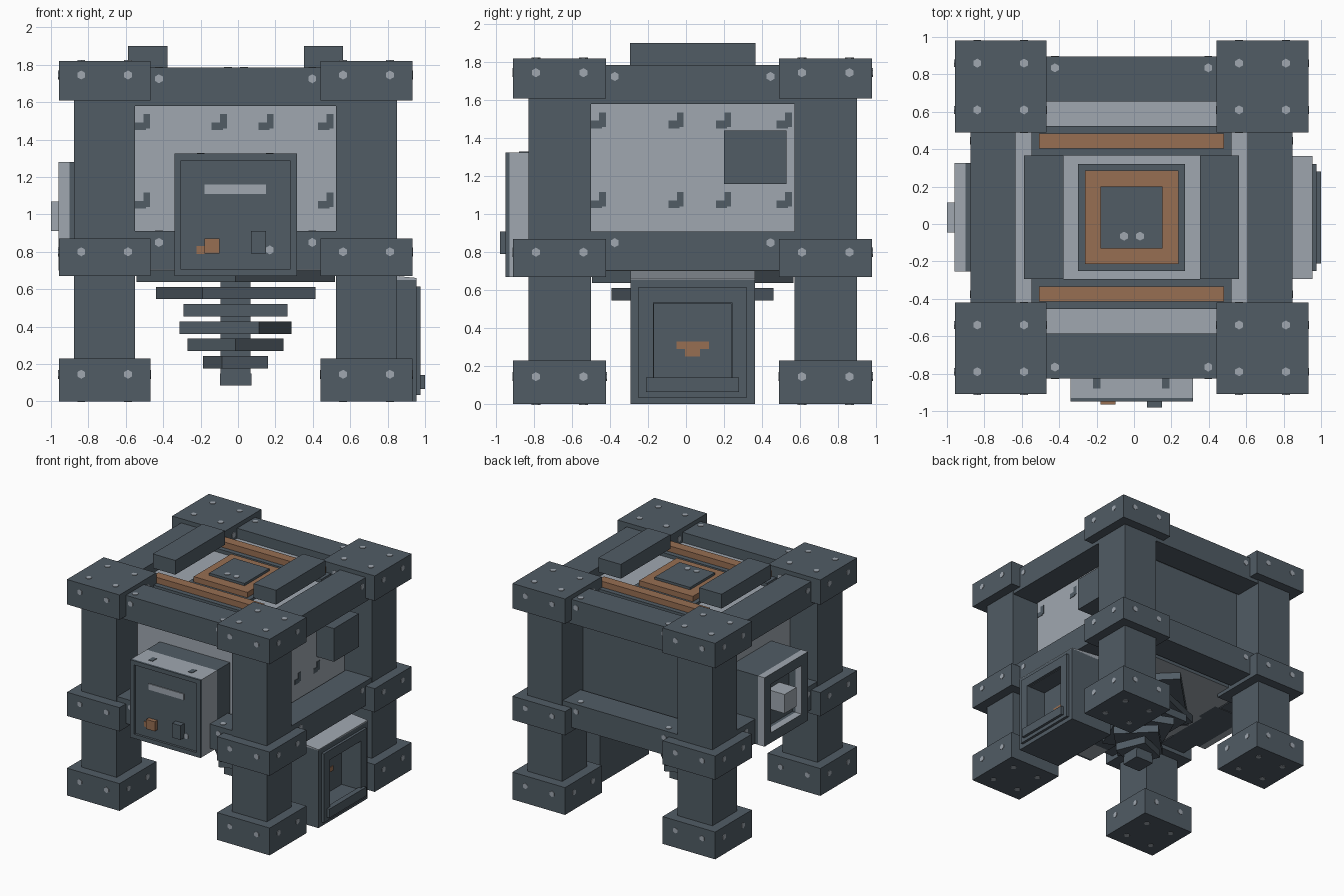
import bpy
import bmesh
from math import radians, pi
from mathutils import Matrix, Vector

default_cube = bpy.data.objects.get("Cube")
if default_cube:
    bpy.data.objects.remove(default_cube, do_unlink=True)


def make_material(name, colour):
    material = bpy.data.materials.new(name)
    material.use_nodes = True
    rgba = (*colour, 1)
    material.diffuse_color = rgba
    material.node_tree.nodes["Principled BSDF"].inputs["Base Color"].default_value = rgba
    return material


DARK = make_material("dark slate metal", (.082, .107, .13))
LIGHT = make_material("light grey metal", (.35, .39, .435))
COPPER = make_material("copper", (.31, .157, .085))

CX, CY = -.013, .035          # centre of the frame


def finish(name, bm, *materials):
    mesh = bpy.data.meshes.new(name)
    bm.to_mesh(mesh)
    bm.free()
    for material in materials:
        mesh.materials.append(material)
    obj = bpy.data.objects.new(name, mesh)
    bpy.context.collection.objects.link(obj)
    return obj


def add_box(bm, xs, ys, zs):
    spans = (xs, ys, zs)
    centre = Vector([(a + b) / 2 for a, b in spans])
    size = [abs(b - a) for a, b in spans]
    bmesh.ops.create_cube(bm, size=1, matrix=Matrix.Translation(centre) @ Matrix.Diagonal((*size, 1)))


def box(name, material, xs, ys, zs):
    bm = bmesh.new()
    add_box(bm, xs, ys, zs)
    return finish(name, bm, material)


def around(centre, half):
    return (centre - half, centre + half)


def frame(name, material, axis, spans, border):
    """Four bars forming a rectangular rim that faces along the given axis."""
    bm = bmesh.new()
    u, v = [i for i in range(3) if i != axis]
    for low in (True, False):
        for along, trim in ((u, False), (v, True)):
            bar = list(spans)
            a, b = spans[along]
            bar[along] = (a, a + border) if low else (b - border, b)
            if trim:
                c, d = spans[u]
                bar[u] = (c + border, d - border)
            add_box(bm, *bar)
    return finish(name, bm, material)


def paint_direction(obj, material, direction):
    """Give every face that looks along a direction another material."""
    obj.data.materials.append(material)
    for face in obj.data.polygons:
        if face.normal.dot(Vector(direction)) > .9:
            face.material_index = len(obj.data.materials) - 1


# Rivets are gathered into one mesh
rivets = bmesh.new()


def rivet(point, direction):
    turn = Vector(direction).to_track_quat("Z", "Y").to_matrix().to_4x4()
    bmesh.ops.create_cone(rivets, cap_ends=True, segments=6, radius1=.024, radius2=.024,
                          depth=.008, matrix=Matrix.Translation(point) @ turn)


# Four corner posts with riveted collars
collars = {"foot": (0, .23), "middle_collar": (.67, .87), "top_cap": (1.61, 1.82)}
for side_x, x_name in ((-1, "right"), (1, "left")):
    for side_y, y_name in ((-1, "front"), (1, "back")):
        px, py = CX + side_x * .7, CY + side_y * .7
        label = f"{y_name}_{x_name}"
        box(f"{label}_post", DARK, around(px, .163), around(py, .165), (.1, 1.7))
        for part, (low, high) in collars.items():
            box(f"{label}_{part}", DARK, around(px, .245), around(py, .245), (low, high))
            z = (low + high) / 2 + .03
            for out in (-1, 1):
                for step in (-.125, .125):
                    rivet((px + step, py + out * .245, z), (0, out, 0))
                    rivet((px + out * .245, py + step, z), (out, 0, 0))
                    if part == "top_cap":
                        rivet((px + step, py + out * .125, high), (0, 0, 1))
                    if part == "foot":
                        rivet((px + step, py + out * .125, low), (0, 0, -1))

# Upper and lower beams on every side
for level, (low, high) in {"lower": (.705, .91), "upper": (1.58, 1.785)}.items():
    for out in (-1, 1):
        front = "front" if out < 0 else "back"
        side = "right" if out < 0 else "left"
        across = around(0, .55)
        depth = around(out * .74, .12)
        box(f"{level}_{front}_beam", DARK, [CX + a for a in across], [CY + a for a in depth], (low, high))
        box(f"{level}_{side}_beam", DARK, [CX + a for a in depth], [CY + a for a in across], (low, high))
        for step in (-.41, .41):
            rivet((CX + step, CY + out * .86, high - .06), (0, out, 0))
            rivet((CX + out * .86, CY + step, high - .06), (out, 0, 0))
            rivet((CX + step, CY + out * .8, high), (0, 0, 1))

# Tank body with a dark back wall
body = box("tank_body", LIGHT, around(CX, .605), around(CY, .59), (.7, 1.68))
paint_direction(body, DARK, (0, 1, 0))
box("tank_lid", LIGHT, around(CX, .62), around(CY, .625), (1.6, 1.7))

# Hooked dark marks on the light walls
marks = bmesh.new()
for z in (1.07, 1.49):
    for step in (-.49, -.08, .17, .49):
        for shift, half_w, rise, half_h in ((.015, .018, .008, .038), (-.018, .03, -.018, .02)):
            level = around(z + rise, half_h)
            add_box(marks, around(CX + step + shift, half_w), around(CY - .59, .004), level)
            for out in (-1, 1):
                add_box(marks, around(CX + out * .605, .004), around(CY + step + shift, half_w), level)
finish("wall_marks", marks, DARK)

# Roof: side bars, copper strips and the stepped hatch
for out, name in ((-1, "right"), (1, "left")):
    box(f"{name}_roof_bar", DARK, around(CX + out * .47, .105), around(CY, .33), (1.78, 1.9))
for out, name in ((-1, "front"), (1, "back")):
    box(f"{name}_strip_base", DARK, around(CX, .535), around(CY + out * .41, .08), (1.69, 1.73))
    box(f"{name}_copper_strip", COPPER, around(CX, .495), around(CY + out * .41, .04), (1.72, 1.78))
hatch = (("base", DARK, .287, 1.72), ("copper_ring", COPPER, .25, 1.765), ("plate", DARK, .165, 1.785))
for name, material, half, top in hatch:
    box(f"hatch_{name}", material, around(CX, half), around(CY, half), (1.69, top))
for step in (-.04, .045):
    rivet((CX + step, CY - .1, 1.785), (0, 0, 1))

# Front control box
wide, tall = (-.34, .315), (.67, 1.325)
box("control_box_back", DARK, wide, (-.73, -.54), tall)
control = box("control_box", LIGHT, wide, (-.93, -.73), tall)
paint_direction(control, DARK, (0, -1, 0))
frame("control_box_rim", DARK, 1, [wide, (-.95, -.93), tall], .036)
box("control_display", LIGHT, (-.18, .15), (-.937, -.929), (1.11, 1.16))
box("copper_button", COPPER, around(-.14, .04), (-.965, -.92), around(.83, .04))
box("copper_mark", COPPER, around(-.2, .022), (-.937, -.929), around(.81, .022))
box("dark_switch", DARK, around(.11, .04), (-.98, -.92), around(.85, .06))
rivet((.17, -.932, .81), (0, -1, 0))
for x in (-.2, .17):
    box("control_top_mark", DARK, around(x, .02), around(-.85, .03), around(tall[1], .004))

# Right-hand socket box with a peg
square = [around(CY, .29), around(.99, .29)]
box("socket_back", DARK, (-.84, -.58), *square)
frame("socket_wall", DARK, 0, [(-.9, -.84), *square], .085)
rim = frame("socket_rim", LIGHT, 0, [(-.96, -.9), *square], .085)
paint_direction(rim, DARK, (-1, 0, 0))
box("socket_peg", LIGHT, (-1, -.84), around(CY, .08), around(.99, .08))

# Left-hand dispenser with a hollow opening and tray
mouth = [around(CY, .328), (0, .655)]
box("dispenser_back", DARK, (.55, .8), *mouth)
frame("dispenser_wall", DARK, 0, [(.8, .955), *mouth], .125)
frame("dispenser_trim", DARK, 0, [(.955, .977), around(CY, .287), (.035, .615)], .08)
box("dispenser_tray", DARK, (.955, 1), around(CY, .245), (.065, .14))
lid = box("dispenser_lid", LIGHT, (.55, .955), mouth[0], (.65, .7))
for vertex in lid.data.vertices:
    if vertex.co.x > .9 and vertex.co.z > .69:
        vertex.co.z = .66
for half, low, high in ((.085, .29, .33), (.04, .25, .29)):
    box("dispenser_copper_mark", COPPER, (.799, .806), around(CY, half), (low, high))

# Junction box on the left wall
box("junction_box", DARK, (.55, .755), (.2, .53), (1.16, 1.44))

# Twisted stack of shrinking slabs below the tank
for i in range(7):
    half = .375 - i * .0485
    bm = bmesh.new()
    add_box(bm, around(0, half), around(0, half), around(0, .033))
    slab = finish("drill_slab", bm, DARK)
    slab.location = (CX, CY, .672 - i * .0925)
    slab.rotation_euler.z = pi / 4 - i * radians(22.5)
box("drill_core", DARK, around(CX, .08), around(CY, .08), (.12, .7))

finish("rivets", rivets, LIGHT)
